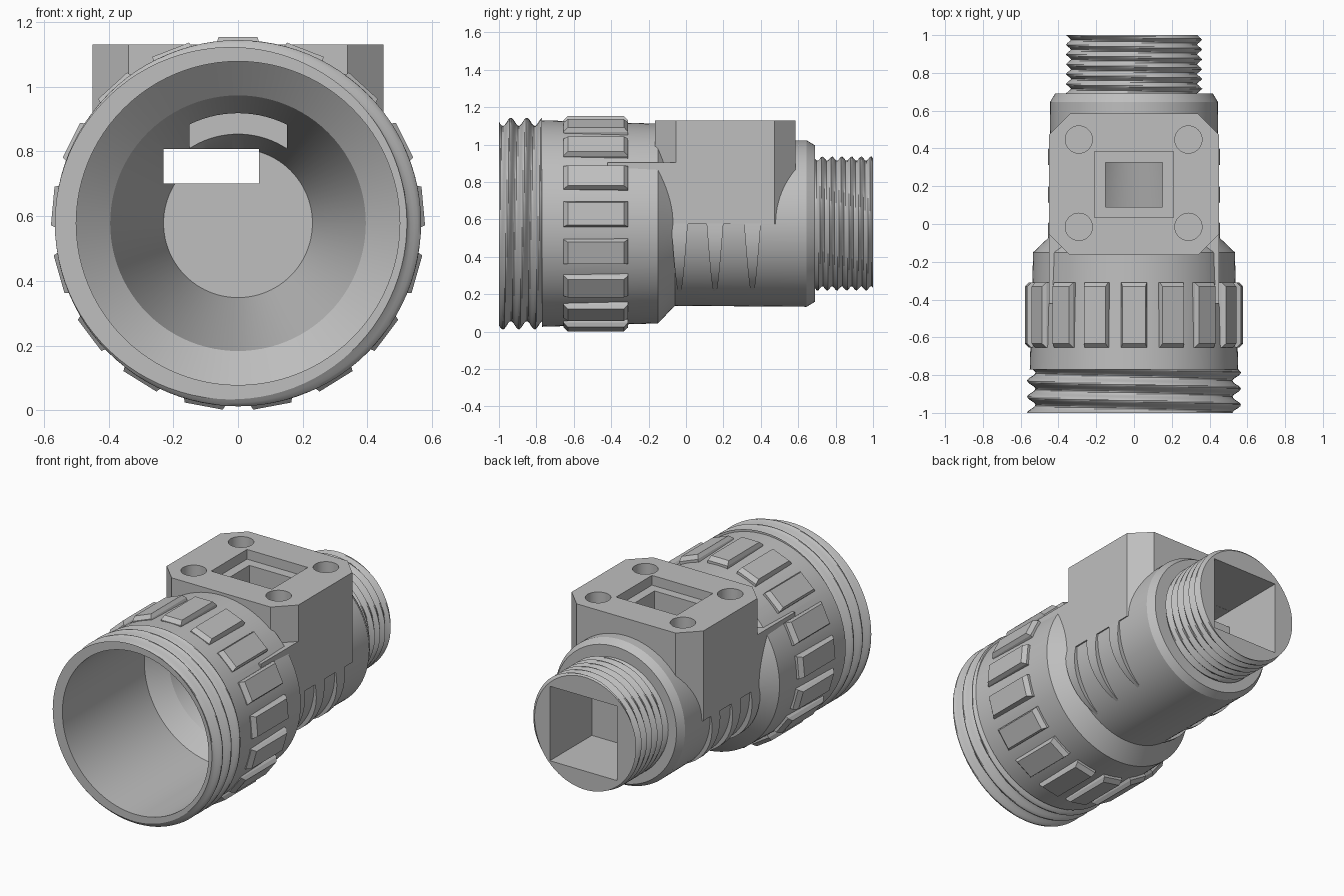
import bpy, bmesh, math
from mathutils import Matrix, Vector

ZC = 0.578          # height of the main axis
SEG = 96

cube = bpy.data.objects.get("Cube")
if cube:
    bpy.data.objects.remove(cube, do_unlink=True)

grey = bpy.data.materials.new("plain grey")
grey.use_nodes = True
colour = (0.52, 0.52, 0.52, 1)
grey.diffuse_color = colour
grey.node_tree.nodes["Principled BSDF"].inputs["Base Color"].default_value = colour


def loft(name, loops):
    """Closed solid skinned through loops of equal point count."""
    bm = bmesh.new()
    rings = [[bm.verts.new(p) for p in loop] for loop in loops]
    n = len(rings[0])
    for a, b in zip(rings, rings[1:]):
        for i in range(n):
            j = (i + 1) % n
            bm.faces.new((a[i], a[j], b[j], b[i]))
    bm.faces.new(rings[0])
    bm.faces.new(rings[-1][::-1])
    bmesh.ops.recalc_face_normals(bm, faces=bm.faces)
    mesh = bpy.data.meshes.new(name)
    bm.to_mesh(mesh)
    bm.free()
    mesh.materials.append(grey)
    ob = bpy.data.objects.new(name, mesh)
    bpy.context.collection.objects.link(ob)
    return ob


def ring(y, radius):
    """Circle round the main axis; radius is a function of the angle."""
    angles = [2 * math.pi * i / SEG for i in range(SEG)]
    return [(radius(a) * math.cos(a), y, ZC + radius(a) * math.sin(a)) for a in angles]


def lathe(name, profile):
    return loft(name, [ring(y, lambda a, r=r: r) for y, r in profile])


def thread(name, y0, y1, pitch, root, crest, steps, shape):
    def radius(y, a):
        phase = ((y - y0) / pitch - a / (2 * math.pi)) % 1
        return root + (crest - root) * shape(phase)
    ys = [y0 + (y1 - y0) * i / steps for i in range(steps + 1)]
    return loft(name, [ring(y, lambda a, y=y: radius(y, a)) for y in ys])


def prism(name, outline, z0, z1):
    return loft(name, [[(x, y, z) for x, y in outline] for z in (z0, z1)])


def box(name, x0, x1, y0, y1, z0, z1):
    return prism(name, [(x0, y0), (x1, y0), (x1, y1), (x0, y1)], z0, z1)


def activate(ob):
    bpy.ops.object.select_all(action='DESELECT')
    ob.select_set(True)
    bpy.context.view_layer.objects.active = ob


def combine(ob, others, operation):
    activate(ob)
    for other in others:
        mod = ob.modifiers.new("cut", 'BOOLEAN')
        mod.operation = operation
        mod.solver = 'EXACT'
        mod.object = other
        bpy.ops.object.modifier_apply(modifier=mod.name)


def smooth(ob):
    activate(ob)
    bpy.ops.object.shade_smooth_by_angle(angle=math.radians(28))


# Turned housing, flange block and its lower shoulders
housing = lathe("housing", [(-0.77, 0.552), (-0.15, 0.534), (-0.06, 0.44),
                            (0.645, 0.445), (0.69, 0.418)])
W, C, YF, YB = 0.45, 0.112, -0.165, 0.585
block = prism("flange_block", [(-W, YF + C), (-W + C, YF), (W - C, YF), (W, YF + C),
                               (W, YB - C), (W - C, YB), (-W + C, YB), (-W, YB - C)],
              0.575, 1.13)
shoulder = box("shoulder", -W, W, -0.42, 0.2, 0.575, 0.905)
combine(housing, [block, shoulder], 'UNION')

# Threads at both ends
front_thread = thread("front_thread", -1, -0.77, 0.085, 0.522, 0.566, 32,
                      lambda p: 0.5 - 0.5 * math.cos(2 * math.pi * p))
rear_thread = thread("rear_thread", 0.69, 1, 0.052, 0.332, 0.362, 36,
                     lambda p: 1 - abs(2 * p - 1))

# Cutters: stepped bore, rear pocket, slot, top window
bore = lathe("bore_cutter", [(-1.1, 0.5), (-0.2, 0.5), (-0.11, 0.395), (0.49, 0.23)])
pocket = box("pocket_cutter", -0.23, 0.23, 0.59, 1.1, ZC - 0.23, ZC + 0.23)
slot = box("slot_cutter", -0.23, 0.065, 0.1, 0.65, 0.70, ZC + 0.229)
recess = box("recess_cutter", -0.208, 0.208, 0.035, 0.385, 1.07, 1.2)
window = box("window_cutter", -0.15, 0.152, 0.09, 0.325, 0.65, 1.2)

# Screw holes in the flange
holes = []
for x in (-0.292, 0.288):
    for y in (-0.015, 0.447):
        circle = [(x + 0.072 * math.cos(k * math.pi / 16),
                   y + 0.072 * math.sin(k * math.pi / 16)) for k in range(32)]
        holes.append(prism("hole_cutter", circle, 0.9, 1.2))

combine(housing, [bore, pocket, slot, recess, window] + holes, 'DIFFERENCE')
combine(front_thread, [bore], 'DIFFERENCE')
combine(rear_thread, [pocket], 'DIFFERENCE')
for helper in [block, shoulder, bore, pocket, slot, recess, window] + holes:
    bpy.data.objects.remove(helper, do_unlink=True)
for part in (housing, front_thread, rear_thread):
    smooth(part)

# Ring of raised grip pads
PADS = 17
for k in range(PADS):
    turn = Matrix.Translation((0, -0.482, ZC)) @ Matrix.Rotation(2 * math.pi * k / PADS, 4, 'Y')
    loops = []
    for w, l, r in ((0.068, 0.173, 0.52), (0.068, 0.173, 0.552), (0.06, 0.15, 0.575)):
        loops.append([turn @ Vector((sx * w, sy * l, r))
                      for sx, sy in ((-1, -1), (1, -1), (1, 1), (-1, 1))])
    loft("grip_pad", loops)

# Tapered gussets below the flange block
for side in (-1, 1):
    for y in (-0.035, 0.155, 0.355):
        loops = []
        for k in range(11):
            t = k / 10
            a = math.radians(57) * t
            half = 0.045 - 0.037 * t
            outer = 0.45 + 0.025 * math.sin(math.pi * t) - 0.012 * t
            loops.append([(side * r * math.cos(a), y + s * half, ZC - r * math.sin(a))
                          for r, s in ((0.42, -1), (outer, -1), (outer, 1), (0.42, 1))])
        smooth(loft("gusset", loops))
